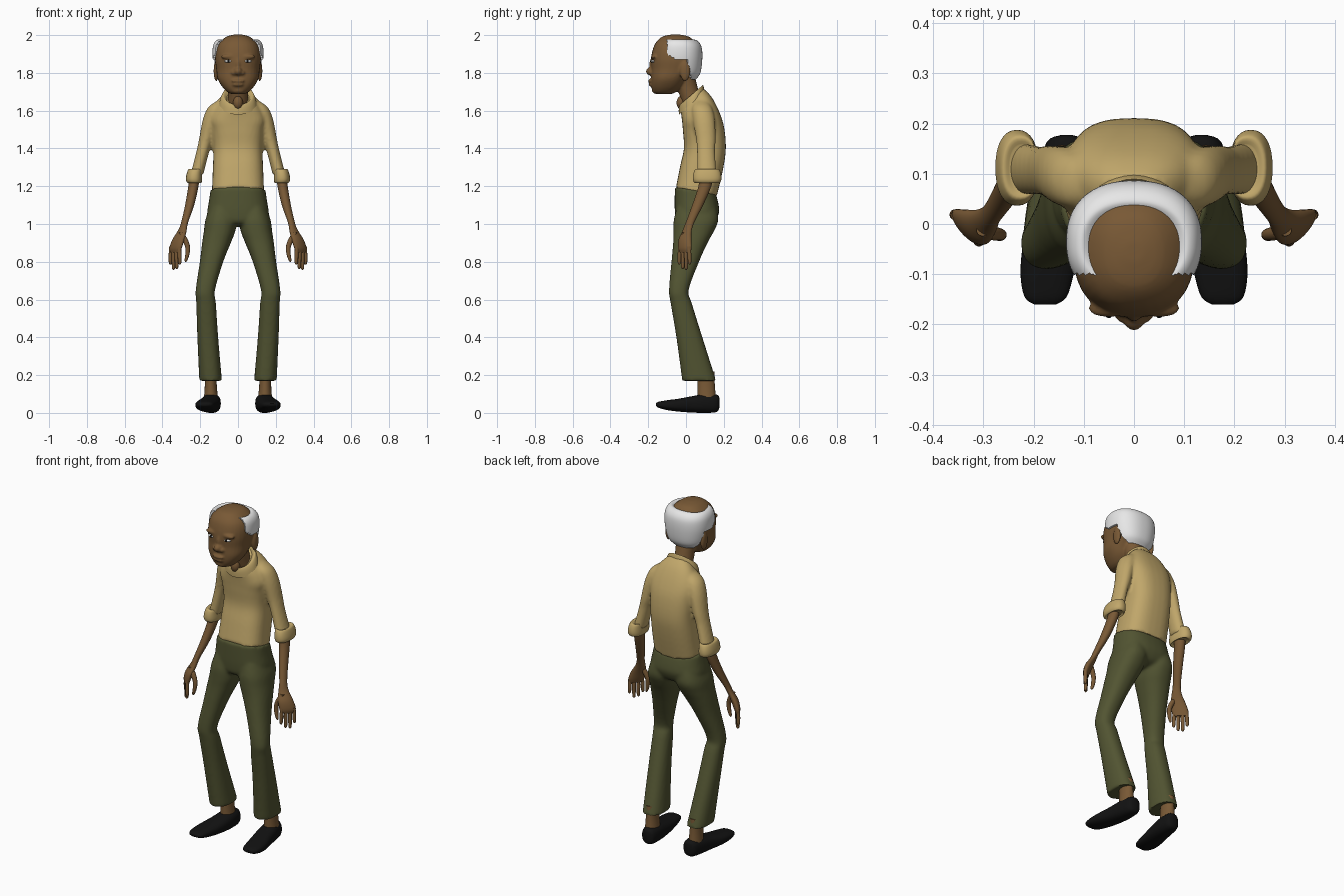
import bpy, bmesh, math
from mathutils import Matrix


def material(name, rgb):
    m = bpy.data.materials.new(name)
    m.diffuse_color = (*rgb, 1)
    return m


SKIN = material("brown skin", (0.19, 0.100, 0.036))
SHIRT = material("tan shirt cloth", (0.53, 0.385, 0.145))
PANTS = material("olive cloth", (0.085, 0.09, 0.032))
SHOE = material("black leather", (0.006, 0.006, 0.006))
HAIR = material("white hair", (0.80, 0.80, 0.80))
EYE = material("eye white", (0.75, 0.75, 0.72))


def catmull(a, b, c, d, t):
    return [0.5 * (2 * q + (r - p) * t + (2 * p - 5 * q + 4 * r - s) * t * t
                   + (3 * q - p - 3 * r + s) * t ** 3) for p, q, r, s in zip(a, b, c, d)]


def loft(bm, rings, n=2.0, sx=1, along_y=False, seg=32, sub=4):
    """Closed skin over rings (x, y, z, rx, ry, slope, yaw), smoothly interpolated."""
    rings = [list(r) + [0] * (7 - len(r)) for r in rings]
    fine = []
    for i in range(len(rings) - 1):
        a, d = rings[max(i - 1, 0)], rings[min(i + 2, len(rings) - 1)]
        fine += [catmull(a, rings[i], rings[i + 1], d, k / sub) for k in range(sub)]
    fine.append(rings[-1])
    loops = []
    for x, y, z, rx, ry, slope, yaw in fine:
        loop = []
        for k in range(seg):
            c, s = math.cos(2 * math.pi * k / seg), math.sin(2 * math.pi * k / seg)
            u = rx * math.copysign(abs(c) ** (2 / n), c)
            v = ry * math.copysign(abs(s) ** (2 / n), s)
            px = x + u * math.cos(yaw) - v * math.sin(yaw)
            py = y + u * math.sin(yaw) + v * math.cos(yaw)
            pz = z + slope * v
            loop.append(bm.verts.new((sx * px, pz, py) if along_y else (sx * px, py, pz)))
        loops.append(loop)
    for p, q in zip(loops, loops[1:]):
        for k in range(seg):
            j = (k + 1) % seg
            bm.faces.new((p[k], p[j], q[j], q[k]))
    bm.faces.new(loops[0])
    bm.faces.new(loops[-1])


def ball(bm, pos, size):
    bmesh.ops.create_uvsphere(bm, u_segments=24, v_segments=14, radius=1,
                              matrix=Matrix.Translation(pos) @ Matrix.Diagonal((*size, 1)))


def finish(bm, name, mat, voxel=0, smooth=3, solid=0):
    bmesh.ops.recalc_face_normals(bm, faces=bm.faces)
    me = bpy.data.meshes.new(name)
    bm.to_mesh(me)
    bm.free()
    ob = bpy.data.objects.new(name, me)
    bpy.context.collection.objects.link(ob)
    bpy.ops.object.select_all(action='DESELECT')
    ob.select_set(True)
    bpy.context.view_layer.objects.active = ob
    if voxel:
        m = ob.modifiers.new("blend", 'REMESH')
        m.mode, m.voxel_size = 'VOXEL', voxel
        m = ob.modifiers.new("soften", 'SMOOTH')
        m.factor, m.iterations = 0.5, smooth
    if solid:
        m = ob.modifiers.new("thickness", 'SOLIDIFY')
        m.thickness, m.offset = solid, -1
    for m in list(ob.modifiers):
        bpy.ops.object.modifier_apply(modifier=m.name)
    ob.data.materials.clear()
    ob.data.materials.append(mat)
    bpy.ops.object.shade_smooth_by_angle(angle=math.radians(50))
    return ob


# Head with face features, ears and neck, blended into one skin
bm = bmesh.new()
loft(bm, [(0, -.055, 2.003, .02, .02), (0, -.055, 1.992, .06, .07), (0, -.055, 1.96, .1, .105),
          (0, -.055, 1.92, .117, .122), (0, -.056, 1.87, .121, .13), (0, -.066, 1.82, .115, .118),
          (0, -.088, 1.77, .108, .098), (0, -.1, 1.73, .086, .084), (0, -.112, 1.70, .058, .062),
          (0, -.118, 1.688, .035, .04)], n=2.3)
loft(bm, [(0, -.02, 1.81, .065, .06), (0, .005, 1.73, .054, .055), (0, .035, 1.63, .054, .052)])
ball(bm, (0, -.186, 1.808), (.022, .026, .022))
ball(bm, (0, -.176, 1.84), (.015, .018, .045))
ball(bm, (0, -.184, 1.757), (.036, .017, .010))
ball(bm, (0, -.182, 1.738), (.032, .016, .010))
ball(bm, (0, -.155, 1.708), (.04, .026, .02))
for s in (1, -1):
    ball(bm, (s * .022, -.178, 1.80), (.016, .02, .014))
    ball(bm, (s * .05, -.168, 1.886), (.042, .018, .013))
    ball(bm, (s * .115, -.005, 1.81), (.014, .028, .055))
finish(bm, "head", SKIN, voxel=.006)

# Eyes
for s, side in ((1, "left"), (-1, "right")):
    bm = bmesh.new()
    ball(bm, (s * .05, -.172, 1.862), (.022, .013, .008))
    finish(bm, side + "_eye", EYE)
    bm = bmesh.new()
    ball(bm, (s * .05, -.178, 1.862), (.008, .0095, .008))
    finish(bm, side + "_pupil", SHOE)

# Horseshoe of hair: a shell around the skull, trimmed at the front and over the ears
bm = bmesh.new()
loft(bm, [(0, -.03, 1.765, .09, .082), (0, -.03, 1.80, .116, .106), (0, -.035, 1.87, .133, .121),
          (0, -.035, 1.93, .134, .119), (0, -.037, 1.962, .124, .106), (0, -.04, 1.976, .105, .085),
          (0, -.04, 1.965, .085, .065)], n=2.3, seg=96, sub=6)


def is_bare(f):
    c = f.calc_center_median()
    low = 1.87 - max(0, c.y - .005) * 4 if c.y > -.06 else 1.87 + (-.06 - c.y) * .8
    return len(f.verts) > 4 or c.y < -.1 or c.z < low


bmesh.ops.delete(bm, geom=[f for f in bm.faces if is_bare(f)], context='FACES')
finish(bm, "hair", HAIR, solid=.022)

# Shirt body and sleeves
bm = bmesh.new()
loft(bm, [(0, .055, 1.17, .138, .109, -.18), (0, .083, 1.30, .133, .114, -.05),
          (0, .1, 1.40, .13, .111), (0, .093, 1.50, .138, .109, .1), (0, .078, 1.565, .145, .098, .3),
          (0, .055, 1.625, .118, .08, .6), (0, .03, 1.665, .078, .062, .85)], n=2.7)
for s in (1, -1):
    loft(bm, [(.095, .08, 1.65, .02, .03), (.118, .085, 1.615, .042, .052),
              (.142, .095, 1.55, .045, .058), (.168, .105, 1.45, .038, .052),
              (.187, .106, 1.38, .034, .048), (.218, .11, 1.26, .034, .052)], sx=s)
finish(bm, "shirt", SHIRT, voxel=.009, smooth=4)

# Collar, with the open throat below the neck
bm = bmesh.new()
loft(bm, [(0, .032, 1.635, .1, .07, .8), (0, .028, 1.668, .09, .066, .85),
          (0, .028, 1.683, .075, .06, .85), (0, .03, 1.65, .05, .05, .85)])
finish(bm, "collar", SHIRT)
bm = bmesh.new()
ball(bm, (0, -.024, 1.642), (.026, .026, .036))
finish(bm, "throat", SKIN)

# Trousers: pelvis and two bent legs blended together
bm = bmesh.new()
loft(bm, [(0, .05, 1.178, .146, .109, -.18), (0, .056, 1.12, .154, .116, -.12),
          (0, .058, 1.06, .163, .117), (0, .05, 1.01, .15, .1), (0, .045, .99, .09, .06)], n=2.5)
for s in (1, -1):
    loft(bm, [(.08, .056, 1.09, .07, .105), (.09, .053, 1.02, .083, .118), (.098, .04, .96, .083, .107),
              (.114, .023, .90, .076, .091), (.14, -.004, .80, .062, .073),
              (.173, -.038, .65, .051, .052), (.169, -.025, .58, .052, .056),
              (.16, .018, .40, .055, .069), (.145, .07, .17, .06, .09)], n=2.3, sx=s)
finish(bm, "trousers", PANTS, voxel=.009, smooth=4)

for s, side in ((1, "left"), (-1, "right")):
    # Rolled cuff
    bm = bmesh.new()
    loft(bm, [(.228, .112, 1.225, .028, .05), (.231, .112, 1.218, .037, .066),
              (.233, .112, 1.235, .043, .075), (.231, .112, 1.265, .041, .073),
              (.226, .112, 1.29, .036, .062), (.222, .112, 1.285, .025, .045)], n=2.3, sx=s)
    finish(bm, side + "_cuff", SHIRT)

    # Forearm, palm, thumb and four fingers
    bm = bmesh.new()
    yaw = -.73
    loft(bm, [(.228, .11, 1.27, .027, .036), (.236, .1, 1.2, .027, .034), (.256, .062, 1.1, .024, .029),
              (.282, .022, 1.01, .018, .023, 0, -.3), (.295, .006, .965, .018, .028, 0, yaw),
              (.315, -.005, .92, .021, .041, 0, yaw), (.33, -.006, .875, .018, .045, 0, yaw),
              (.333, -.006, .85, .011, .04, 0, yaw)], sx=s)
    for i, tip in enumerate((.785, .762, .757, .785)):
        u = -.033 + .022 * i
        pts = [(.333 + .67 * u * k, -.008 + .74 * u * k, z, r, r)
               for k, z, r in ((1, .88, .0095), (1.08, .83, .0105), (1.12, tip + .014, .009),
                               (1.12, tip + .004, .006), (1.12, tip, .002))]
        loft(bm, pts, sx=s, seg=14)
    loft(bm, [(.302, -.012, .955, .012, .012), (.283, -.018, .92, .016, .014),
              (.267, -.021, .88, .013, .012), (.268, -.023, .84, .011, .011),
              (.275, -.024, .81, .008, .008), (.277, -.024, .80, .003, .003)], sx=s, seg=16)
    finish(bm, side + "_forearm_and_hand", SKIN)

    # Ankle
    bm = bmesh.new()
    loft(bm, [(.145, .105, .22, .03, .045), (.144, .107, .14, .032, .046),
              (.143, .11, .07, .038, .05)], sx=s)
    finish(bm, side + "_ankle", SKIN)

    # Slip-on shoe, lofted heel to toe
    bm = bmesh.new()
    loft(bm, [(.134, .055, .177, .012, .025), (.136, .051, .163, .038, .046), (.141, .05, .1, .05, .05),
              (.15, .045, .03, .054, .043), (.164, .041, -.04, .057, .034),
              (.173, .041, -.1, .053, .026), (.176, .043, -.145, .042, .016),
              (.177, .044, -.16, .022, .006)], n=2.5, sx=s, along_y=True)
    finish(bm, side + "_shoe", SHOE)
